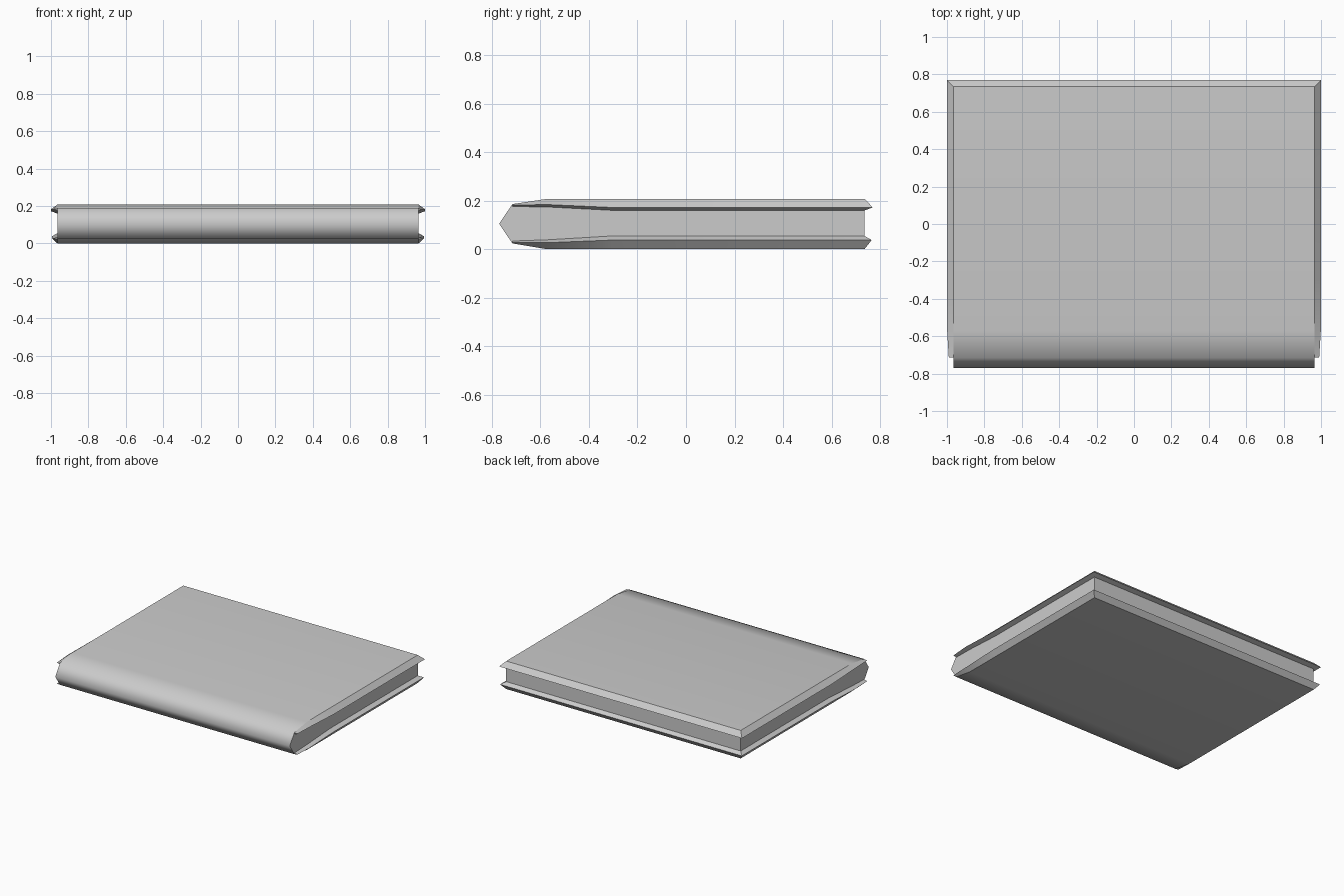
import bpy, bmesh, math

if "Cube" in bpy.data.objects:
    bpy.data.objects.remove(bpy.data.objects["Cube"])

HX, BACK, H = 0.965, 0.735, 0.208


def finish(name, bm, angle):
    bmesh.ops.recalc_face_normals(bm, faces=bm.faces)
    mesh = bpy.data.meshes.new(name)
    bm.to_mesh(mesh)
    bm.free()
    ob = bpy.data.objects.new(name, mesh)
    bpy.context.collection.objects.link(ob)
    bpy.ops.object.select_all(action='DESELECT')
    ob.select_set(True)
    bpy.context.view_layer.objects.active = ob
    bpy.ops.object.shade_smooth_by_angle(angle=math.radians(angle))
    return ob


# Spine, cover boards and page block: one side profile run across x
profile = [(-0.77, 0.105), (-0.715, 0.186), (-0.57, H), (BACK, H),
           (BACK, 0), (-0.57, 0), (-0.715, 0.024)]
bm = bmesh.new()
left = [bm.verts.new((-HX, y, z)) for y, z in profile]
right = [bm.verts.new((HX, y, z)) for y, z in profile]
bm.faces.new(left)
bm.faces.new(right)
for i in range(len(profile)):
    j = (i + 1) % len(profile)
    bm.faces.new((left[i], left[j], right[j], right[i]))
finish("spine_and_pages", bm, 80)


# Overhanging cover edge: triangular lip round three sides, thinning at the spine
def cover_edge(name, side):
    # each station: y, overhang, heights of outer edge, tip and underside
    side_run = [s for s in side]
    stations = []
    for y, over, outer, tip, under in side_run:
        stations.append([(HX, y, outer), (HX + over, y, tip), (HX, y, under)])
    _, over, outer, tip, under = side_run[-1]
    stations.append([(HX, BACK, outer), (HX + over, BACK + over, tip), (HX, BACK, under)])
    stations += [[(-x, y, z) for x, y, z in s] for s in reversed(stations)]
    bm = bmesh.new()
    rings = [[bm.verts.new(p) for p in s] for s in stations]
    for a, b in zip(rings, rings[1:]):
        for k in range(3):
            m = (k + 1) % 3
            bm.faces.new((a[k], a[m], b[m], b[k]))
    bm.faces.new(rings[0])
    bm.faces.new(rings[-1])
    finish(name, bm, 30)


cover_edge("upper_cover_edge", [(-0.715, 0.025, 0.186, 0.182, 0.176),
                                (-0.57, 0.034, H, 0.184, 0.174),
                                (-0.30, 0.035, H, 0.172, 0.160)])
cover_edge("lower_cover_edge", [(-0.715, 0.025, 0.024, 0.027, 0.034),
                                (-0.57, 0.03, 0.0, 0.027, 0.039),
                                (-0.30, 0.03, 0.0, 0.038, 0.055)])
